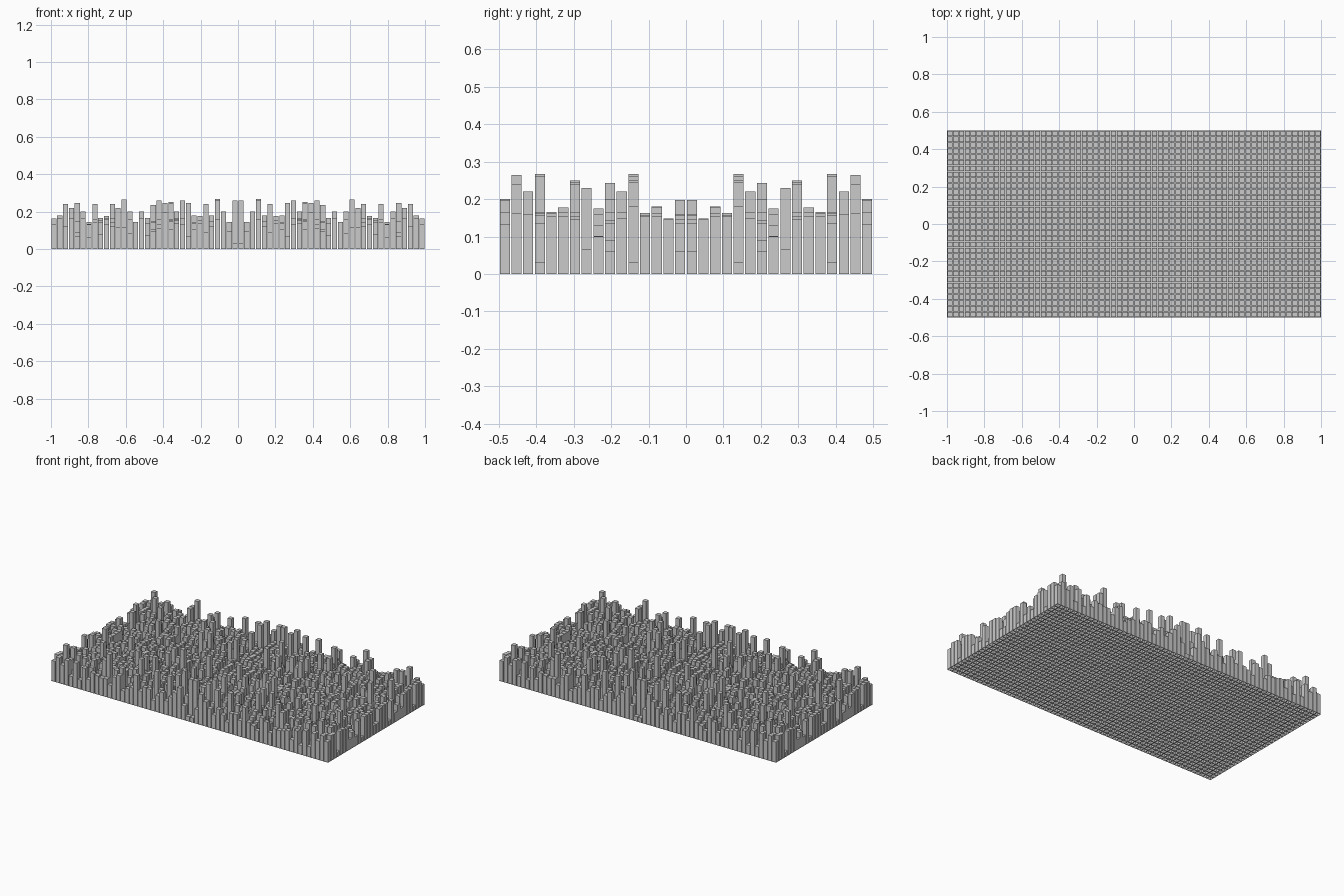
import bpy, bmesh, random

if "Cube" in bpy.data.objects:
    bpy.data.objects.remove(bpy.data.objects["Cube"])

random.seed(11)
PITCH, W = 0.03125, 0.027

# tallest block in each column (x, outer edge to centre) and each row (y, outer edge to centre)
col_max = [.165, .18, .24, .22, .245, .2, .145, .24, .165, .175, .24, .22, .265, .2, .145, .2,
           .165, .235, .26, .245, .25, .2, .26, .245, .18, .175, .24, .18, .265, .2, .145, .26]
row_max = [.198, .263, .22, .267, .163, .178, .25, .23, .175, .243, .22, .267, .163, .178, .148, .198]
# blocks along the short outer edge
edge = [.133, .163, .16, .03, .155, .155, .145, .065, .1, .06, .15, .03, .155, .155, .145, .06]
NX, NY = len(col_max), len(row_max)

# irregular field with some tall blocks that make the skyline in front and side view
h = {}
for i in range(NX):
    for j in range(NY):
        z = max(0.03, 0.165 * random.random() ** 0.42)
        h[i, j] = min(z, col_max[i], row_max[j])
for i in range(1, NX):
    fits = [j for j in range(NY) if row_max[j] >= col_max[i] - 0.003]
    h[i, random.choice(fits)] = col_max[i]
for j in range(NY):
    fits = [i for i in range(NX) if col_max[i] >= row_max[j] - 0.003]
    h[random.choice(fits), j] = row_max[j]
    h[0, j] = edge[j]

# one quarter of the sheet: every grid cell is inset, then raised to its own height
bm = bmesh.new()
grid = [[bm.verts.new((i * PITCH - 1, j * PITCH - 0.5, 0)) for j in range(NY + 1)] for i in range(NX + 1)]
cells = {(i, j): bm.faces.new((grid[i][j], grid[i + 1][j], grid[i + 1][j + 1], grid[i][j + 1]))
         for i, j in h}
bm.normal_update()
bmesh.ops.inset_individual(bm, faces=list(cells.values()), thickness=(PITCH - W) / 2, use_even_offset=True)
for key, face in cells.items():
    bmesh.ops.inset_individual(bm, faces=[face], thickness=0, depth=h[key])
bm.normal_update()

mesh = bpy.data.meshes.new("diffuser_blocks")
bm.to_mesh(mesh)
bm.free()
blocks = bpy.data.objects.new("diffuser_blocks", mesh)
bpy.context.collection.objects.link(blocks)

# mirror the quarter across x and y
mirror = blocks.modifiers.new("mirror", 'MIRROR')
mirror.use_axis = (True, True, False)
